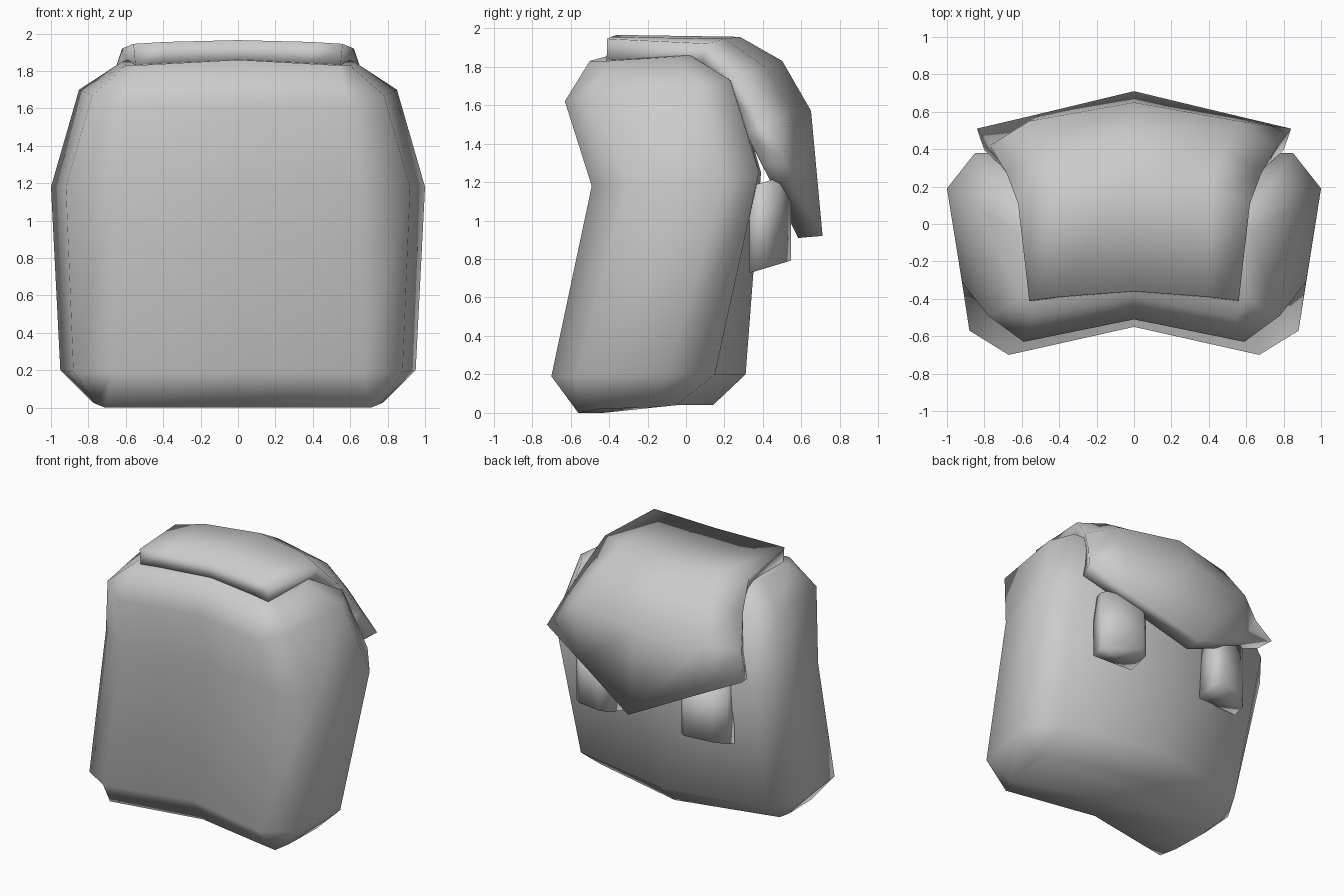
import bpy, bmesh

cube = bpy.data.objects.get("Cube")
if cube:
    bpy.data.objects.remove(cube, do_unlink=True)

grey = bpy.data.materials.new("light grey cloth")
grey.use_nodes = True
grey.diffuse_color = (0.6, 0.6, 0.6, 1)
grey.node_tree.nodes["Principled BSDF"].inputs["Base Color"].default_value = (0.6, 0.6, 0.6, 1)


def loft(name, rows, closed):
    """Skin rows of points; closed rows become capped rings."""
    bm = bmesh.new()
    rings = [[bm.verts.new(p) for p in row] for row in rows]
    count = len(rings[0])
    for low, high in zip(rings, rings[1:]):
        for i in range(count if closed else count - 1):
            j = (i + 1) % count
            bm.faces.new((low[i], low[j], high[j], high[i]))
    if closed:
        bm.faces.new(rings[0][::-1])
        bm.faces.new(rings[-1])
        bmesh.ops.recalc_face_normals(bm, faces=bm.faces)
    for face in bm.faces:
        face.smooth = True
    mesh = bpy.data.meshes.new(name)
    bm.to_mesh(mesh)
    bm.free()
    mesh.materials.append(grey)
    obj = bpy.data.objects.new(name, mesh)
    bpy.context.collection.objects.link(obj)
    return obj


def flip(points):
    return [(-x, y, z) for x, y, z in points]


# Bag body: half rings run from front centre round to back centre
half_rings = [
    [(0, -.43, 0), (.71, -.56, 0), (.76, -.45, .02), (.78, -.15, .03), (.77, -.05, .04), (0, .14, .04)],
    [(0, -.55, .19), (.67, -.7, .19), (.88, -.57, .19), (.95, -.1, .2), (.8, .15, .2), (0, .31, .2)],
    [(0, -.37, 1.18), (.65, -.49, 1.18), (.92, -.31, 1.18), (1, .19, 1.18), (.85, .38, 1.25), (0, .39, 1.25)],
    [(0, -.51, 1.62), (.59, -.63, 1.62), (.78, -.49, 1.67), (.85, .08, 1.7), (.74, .23, 1.73), (0, .25, 1.73)],
    [(0, -.39, 1.86), (.54, -.5, 1.83), (.6, -.4, 1.83), (.62, -.05, 1.85), (.59, .02, 1.86), (0, .03, 1.86)],
]
loft("bag_body", [h + flip(h[-2:0:-1]) for h in half_rings], True)

# Lid flap: pointed sheet draped over the top and back
half_rows = [
    [(0, -.36, 1.965), (.4, -.39, 1.955), (.56, -.41, 1.945)],
    [(0, .28, 1.955), (.42, .2, 1.945), (.62, .11, 1.92)],
    [(0, .5, 1.83), (.48, .41, 1.8), (.68, .27, 1.74)],
    [(0, .65, 1.57), (.56, .55, 1.57), (.77, .42, 1.5)],
    [(0, .71, .92), (.5, .59, 1.16), (.84, .51, 1.32)],
]
flap = loft("lid_flap", [flip(h[:0:-1]) + h for h in half_rows], False)
thick = flap.modifiers.new("thickness", 'SOLIDIFY')
thick.thickness = 0.125
thick.offset = -1
thick.use_even_offset = True

# Pair of strap tabs hanging below the flap, turned slightly outward
section = [(.31, .34), (.31, .5), (.37, .545), (.57, .49), (.65, .42), (.65, .33)]
tab_rows = [[(x, y, z + .3 * (y - .44)) for x, y in section] for z in (.76, 1.21)]
loft("left_strap_tab", tab_rows, True)
loft("right_strap_tab", [flip(r) for r in tab_rows], True)
